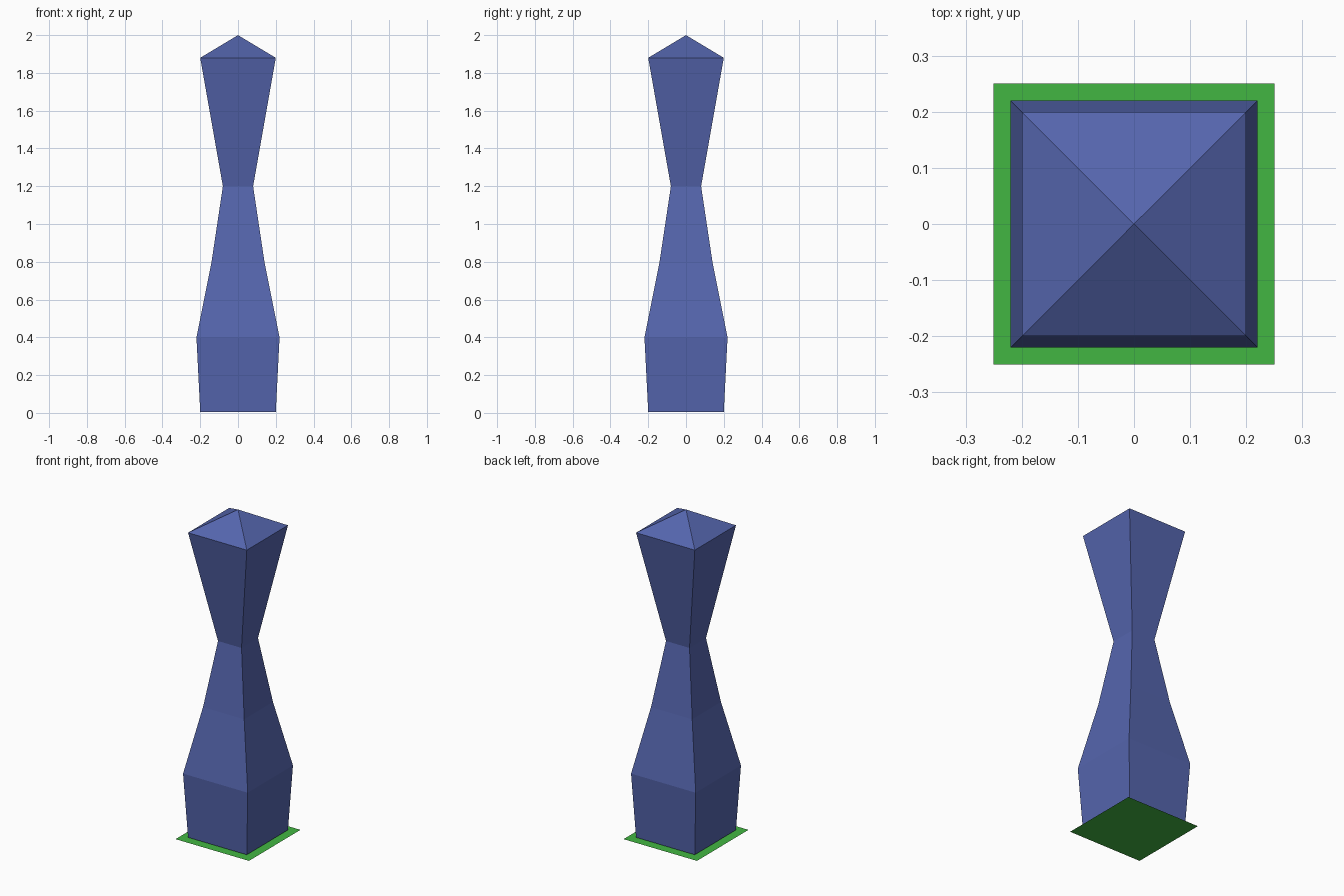
import bpy
import bmesh

if "Cube" in bpy.data.objects:
    bpy.data.objects.remove(bpy.data.objects["Cube"])


def make_object(name, bm, color):
    bmesh.ops.recalc_face_normals(bm, faces=bm.faces)
    mesh = bpy.data.meshes.new(name)
    bm.to_mesh(mesh)
    bm.free()
    mat = bpy.data.materials.new(name + "_material")
    mat.diffuse_color = color
    mat.use_nodes = True
    mat.node_tree.nodes["Principled BSDF"].inputs["Base Color"].default_value = mat.diffuse_color
    mesh.materials.append(mat)
    obj = bpy.data.objects.new(name, mesh)
    bpy.context.collection.objects.link(obj)
    return obj


def square_ring(bm, half, z):
    corners = ((-1, -1), (1, -1), (1, 1), (-1, 1))
    return [bm.verts.new((x * half, y * half, z)) for x, y in corners]


# Pillar: square rings (half width, height) lofted up to a pyramid tip
profile = [(0.20, 0.005), (0.22, 0.40), (0.14, 0.80), (0.08, 1.20), (0.20, 1.88)]
bm = bmesh.new()
rings = [square_ring(bm, half, z) for half, z in profile]
for low, high in zip(rings, rings[1:]):
    for i in range(4):
        j = (i + 1) % 4
        bm.faces.new((low[i], low[j], high[j], high[i]))
tip = bm.verts.new((0, 0, 2.0))
for i in range(4):
    bm.faces.new((rings[-1][i], rings[-1][(i + 1) % 4], tip))
bm.faces.new(rings[0][::-1])
make_object("pillar", bm, (0.09, 0.13, 0.42, 1))

# Base: thin flat green square under the pillar
bm = bmesh.new()
bm.faces.new(square_ring(bm, 0.25, 0.0))
make_object("base_sheet", bm, (0.055, 0.47, 0.055, 1))
